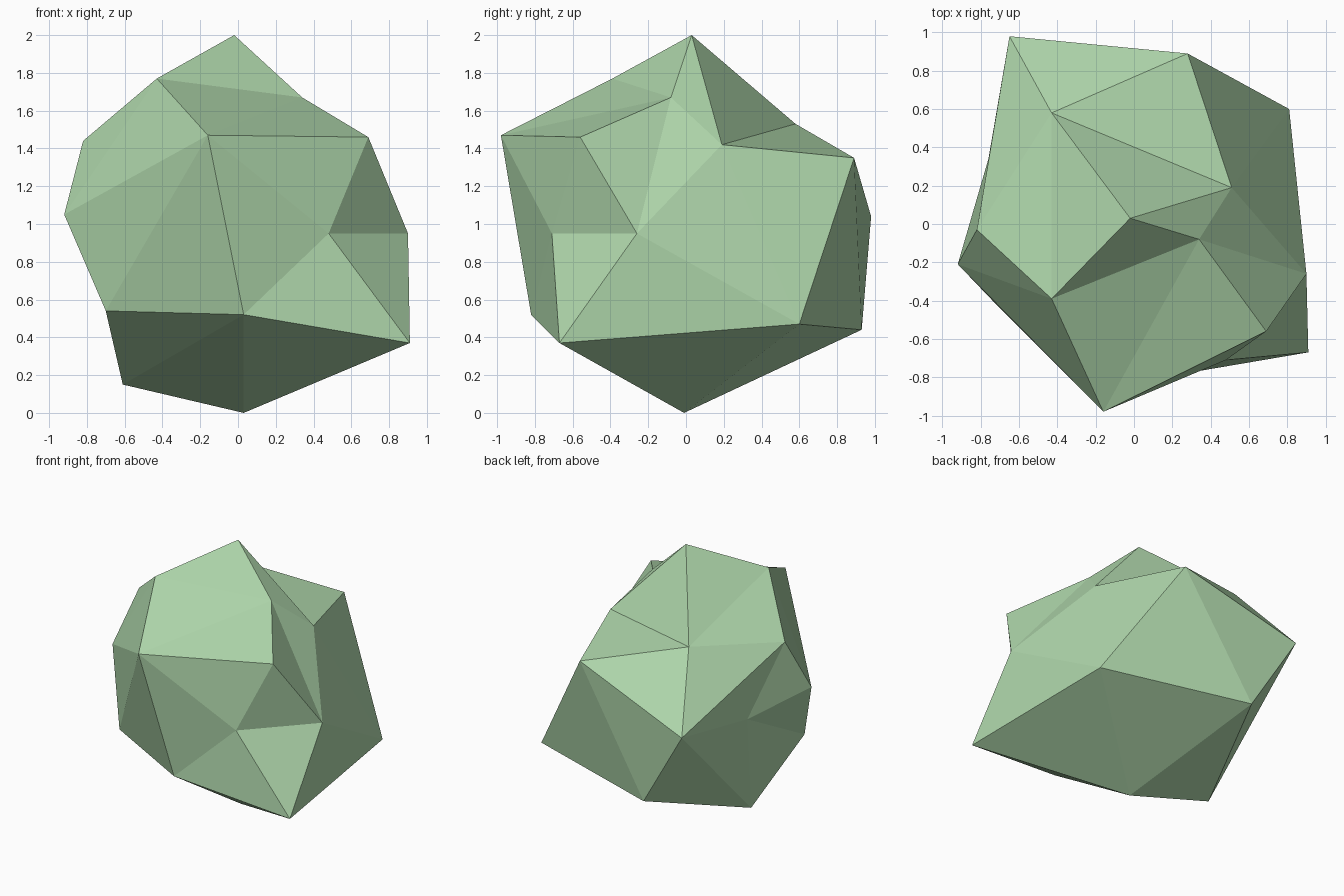
import bpy, bmesh

if "Cube" in bpy.data.objects:
    bpy.data.objects.remove(bpy.data.objects["Cube"])

# Corner points of the faceted boulder, from the peak down
corners = {
    "A": (-0.02, 0.03, 2.00), "B": (-0.43, -0.39, 1.77), "C": (0.34, -0.08, 1.67),
    "Q": (-0.43, 0.58, 1.53), "E": (-0.16, -0.98, 1.47), "D": (0.69, -0.56, 1.46),
    "F": (-0.82, -0.03, 1.44), "P": (0.51, 0.19, 1.42), "R": (0.28, 0.89, 1.35),
    "G": (-0.92, -0.21, 1.05), "T": (-0.65, 0.98, 1.04), "V": (-0.76, 0.34, 0.97),
    "H": (0.48, -0.71, 0.95), "I": (0.90, -0.26, 0.95), "L": (-0.70, -0.44, 0.54),
    "K": (0.03, -0.82, 0.52), "S": (0.81, 0.60, 0.47), "U": (-0.29, 0.93, 0.44),
    "J": (0.91, -0.67, 0.37), "M": (-0.61, 0.08, 0.15), "N": (0.03, -0.01, 0.00),
}

# Closed fans of facets: a hub corner and the ring around it
fans = {
    "E": "BCDHKLG",   # front
    "Q": "ABFTRP",    # upper back
    "V": "TFGLM",     # left
    "N": "JSUMK",     # underside
    "I": "CDHJSP",    # right
}
# Facets that fill the gaps between the fans
fillers = "ABC APC BGF HJK KML TMU PRS RUS RTU".split()

bm = bmesh.new()
vert = {name: bm.verts.new(co) for name, co in corners.items()}
for hub, ring in fans.items():
    for a, b in zip(ring, ring[1:] + ring[0]):
        bm.faces.new((vert[hub], vert[a], vert[b]))
for tri in fillers:
    bm.faces.new([vert[c] for c in tri])
bmesh.ops.recalc_face_normals(bm, faces=bm.faces[:])

mesh = bpy.data.meshes.new("boulder")
bm.to_mesh(mesh)
bm.free()

# One flat pale green, flat shaded
green = bpy.data.materials.new("pale_green")
green.diffuse_color = (0.43, 0.68, 0.41, 1.0)
green.use_nodes = True
green.node_tree.nodes["Principled BSDF"].inputs["Base Color"].default_value = green.diffuse_color
mesh.materials.append(green)

boulder = bpy.data.objects.new("boulder", mesh)
bpy.context.collection.objects.link(boulder)
